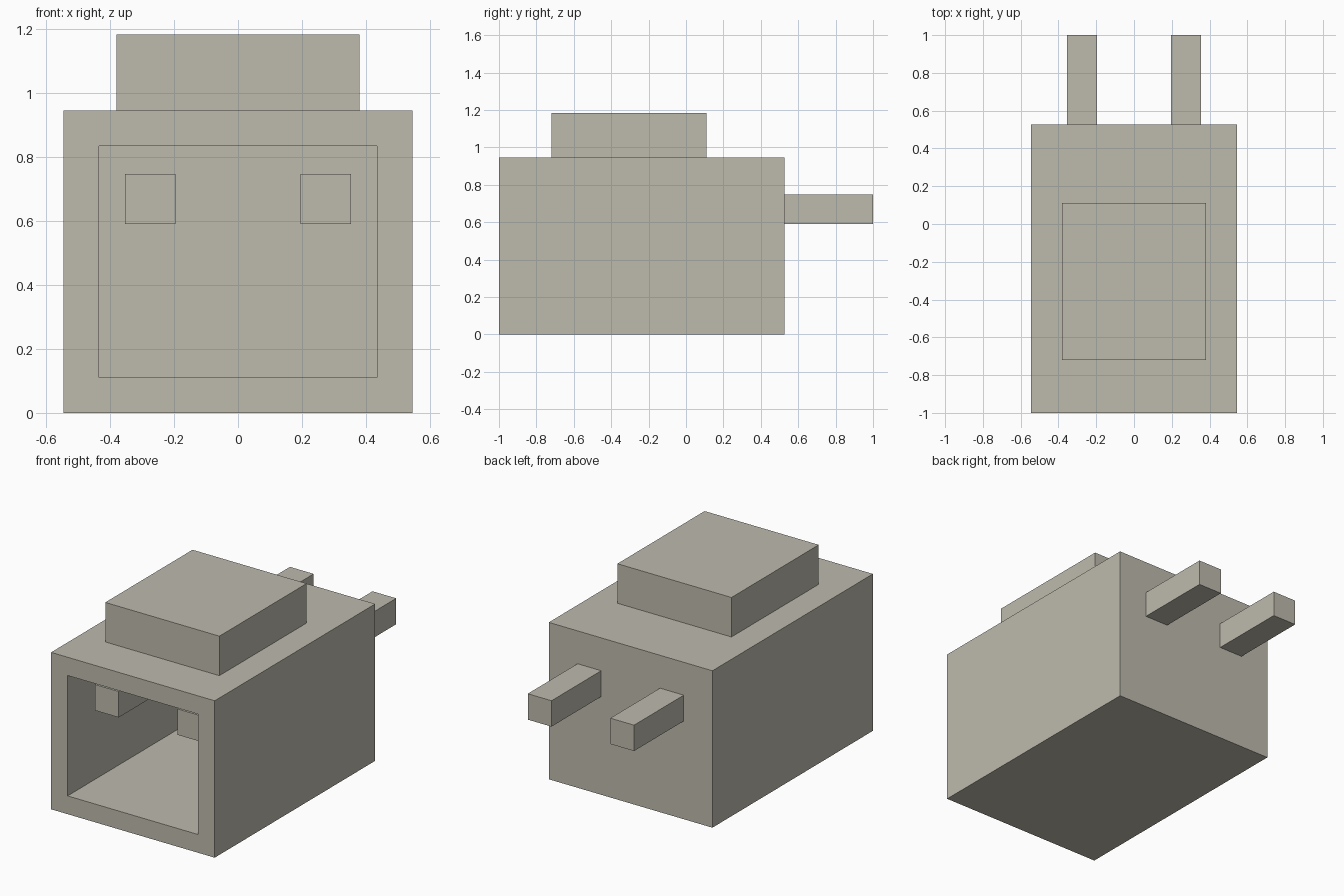
import bpy
import bmesh
from mathutils import Matrix, Vector

default = bpy.data.objects.get("Cube")
if default:
    bpy.data.objects.remove(default, do_unlink=True)

# One warm grey for every part
COLOUR = (0.515, 0.497, 0.423, 1.0)
grey = bpy.data.materials.new("warm_grey")
grey.use_nodes = True
grey.diffuse_color = COLOUR
grey.node_tree.nodes["Principled BSDF"].inputs["Base Color"].default_value = COLOUR

WALL = 0.11


def box(name, low, high, hollow=False):
    """Box between two corners; hollow sinks a pocket into its front face."""
    low, high = Vector(low), Vector(high)
    size = high - low
    bm = bmesh.new()
    bmesh.ops.create_cube(
        bm, size=1,
        matrix=Matrix.Translation((low + high) / 2) @ Matrix.Diagonal((*size, 1)))
    if hollow:
        bm.normal_update()
        front = min(bm.faces, key=lambda f: f.calc_center_median().y)
        bmesh.ops.inset_region(bm, faces=[front], thickness=WALL, use_even_offset=True)
        pocket = bmesh.ops.extrude_discrete_faces(bm, faces=[front])["faces"][0]
        bmesh.ops.translate(bm, verts=pocket.verts, vec=(0, size.y - WALL, 0))
        bmesh.ops.recalc_face_normals(bm, faces=bm.faces)
    mesh = bpy.data.meshes.new(name)
    bm.to_mesh(mesh)
    bm.free()
    mesh.materials.append(grey)
    obj = bpy.data.objects.new(name, mesh)
    bpy.context.collection.objects.link(obj)
    return obj


# Housing, open at the front
box("housing", (-0.545, -1.0, 0), (0.545, 0.527, 0.945), hollow=True)

# Raised block on the roof
box("top_block", (-0.38, -0.72, 0.945), (0.38, 0.11, 1.183))

# Pins running through the back wall and along the pocket
for side, x in (("right", -0.275), ("left", 0.275)):
    box(side + "_pin", (x - 0.079, -0.855, 0.591), (x + 0.079, 1.0, 0.747))
